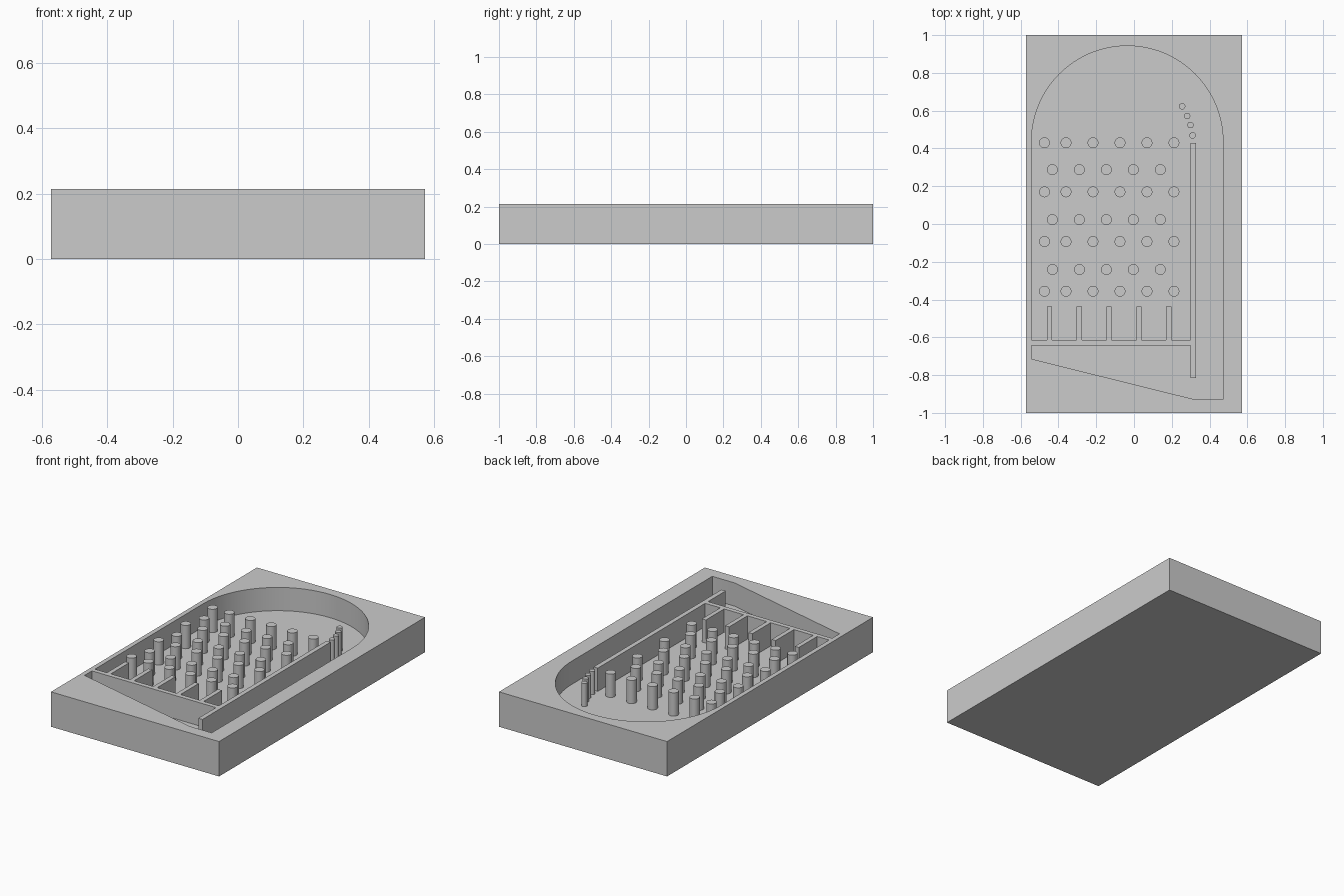
import bpy
import bmesh
import math

if "Cube" in bpy.data.objects:
    bpy.data.objects.remove(bpy.data.objects["Cube"], do_unlink=True)

U = 1 / 35                 # layout module
TOP, FLOOR = 7.5 * U, 2.5 * U

# Single plain grey
grey = bpy.data.materials.new("plain_grey")
grey.use_nodes = True
grey.diffuse_color = (0.6, 0.6, 0.6, 1)
grey.node_tree.nodes["Principled BSDF"].inputs["Base Color"].default_value = (0.6, 0.6, 0.6, 1)


def prism(name, outline, z0, z1):
    """Extrude a flat outline from z0 to z1."""
    bm = bmesh.new()
    face = bm.faces.new([bm.verts.new((x, y, z0)) for x, y in outline])
    up = bmesh.ops.extrude_face_region(bm, geom=[face])["geom"]
    bmesh.ops.translate(bm, vec=(0, 0, z1 - z0),
                        verts=[v for v in up if isinstance(v, bmesh.types.BMVert)])
    bmesh.ops.recalc_face_normals(bm, faces=bm.faces)
    mesh = bpy.data.meshes.new(name)
    bm.to_mesh(mesh)
    bm.free()
    mesh.materials.append(grey)
    ob = bpy.data.objects.new(name, mesh)
    bpy.context.collection.objects.link(ob)
    return ob


def select_only(ob):
    bpy.ops.object.select_all(action='DESELECT')
    ob.select_set(True)
    bpy.context.view_layer.objects.active = ob


def smooth(ob):
    select_only(ob)
    bpy.ops.object.shade_smooth_by_angle(angle=math.radians(30))


def pin(name, x, y, radius, sides):
    ring = [(x + radius * math.cos(a), y + radius * math.sin(a))
            for a in (math.tau * i / sides for i in range(sides))]
    smooth(prism(name, ring, FLOOR, TOP))


# Pocket outline: sloped drain, launch lane and domed top
left, right = -19 * U, 16.5 * U
cx, cy, radius = (left + right) / 2, 15.25 * U, (right - left) / 2
pocket = [(left, -22.5 * U), (left, -25 * U), (0.32, -32.5 * U), (right, -32.5 * U)]
pocket += [(cx + radius * math.cos(math.pi * i / 64), cy + radius * math.sin(math.pi * i / 64))
           for i in range(65)]

# Comb of slot dividers standing on the shelf
shelf = -21.5 * U
pocket.append((left, shelf))
for i in range(5):
    x = -0.448 + 0.158 * i
    pocket += [(x - 0.0135, shelf), (x - 0.0135, -0.437),
               (x + 0.0135, -0.437), (x + 0.0135, shelf)]

# Lane wall, joined to the right end of the shelf
wall_in, wall_out = 10.5 * U, 11.5 * U
pocket += [(wall_in, shelf), (wall_in, 15 * U), (wall_out, 15 * U),
           (wall_out, -28.5 * U), (wall_in, -28.5 * U), (wall_in, -22.5 * U)]

# Solid tray with the pocket cut out of it
tray = prism("tray", [(-20 * U, -1), (20 * U, -1), (20 * U, 1), (-20 * U, 1)], 0, TOP)
cutter = prism("pocket_cutter", pocket, FLOOR, TOP + 0.1)
cutter.hide_render = True
cut = tray.modifiers.new("pocket", 'BOOLEAN')
cut.operation = 'DIFFERENCE'
cut.solver = 'EXACT'
cut.object = cutter
select_only(tray)
bpy.ops.object.modifier_apply(modifier=cut.name)
bpy.data.objects.remove(cutter, do_unlink=True)
smooth(tray)

# Staggered rows of pegs
wide = [-0.474] + [-0.36 + 5 * U * i for i in range(5)]
narrow = [-0.432 + 5 * U * i for i in range(5)]
for row, y in enumerate((0.43, 0.288, 0.17, 0.023, -0.093, -0.241, -0.356)):
    for x in (narrow if row % 2 else wide):
        pin("peg", x, y, U, 32)

# Small guide pins curving away from the lane wall
for x, y in ((0.255, 0.623), (0.281, 0.572), (0.299, 0.524), (0.31, 0.469)):
    pin("guide_pin", x, y, 0.017, 24)
